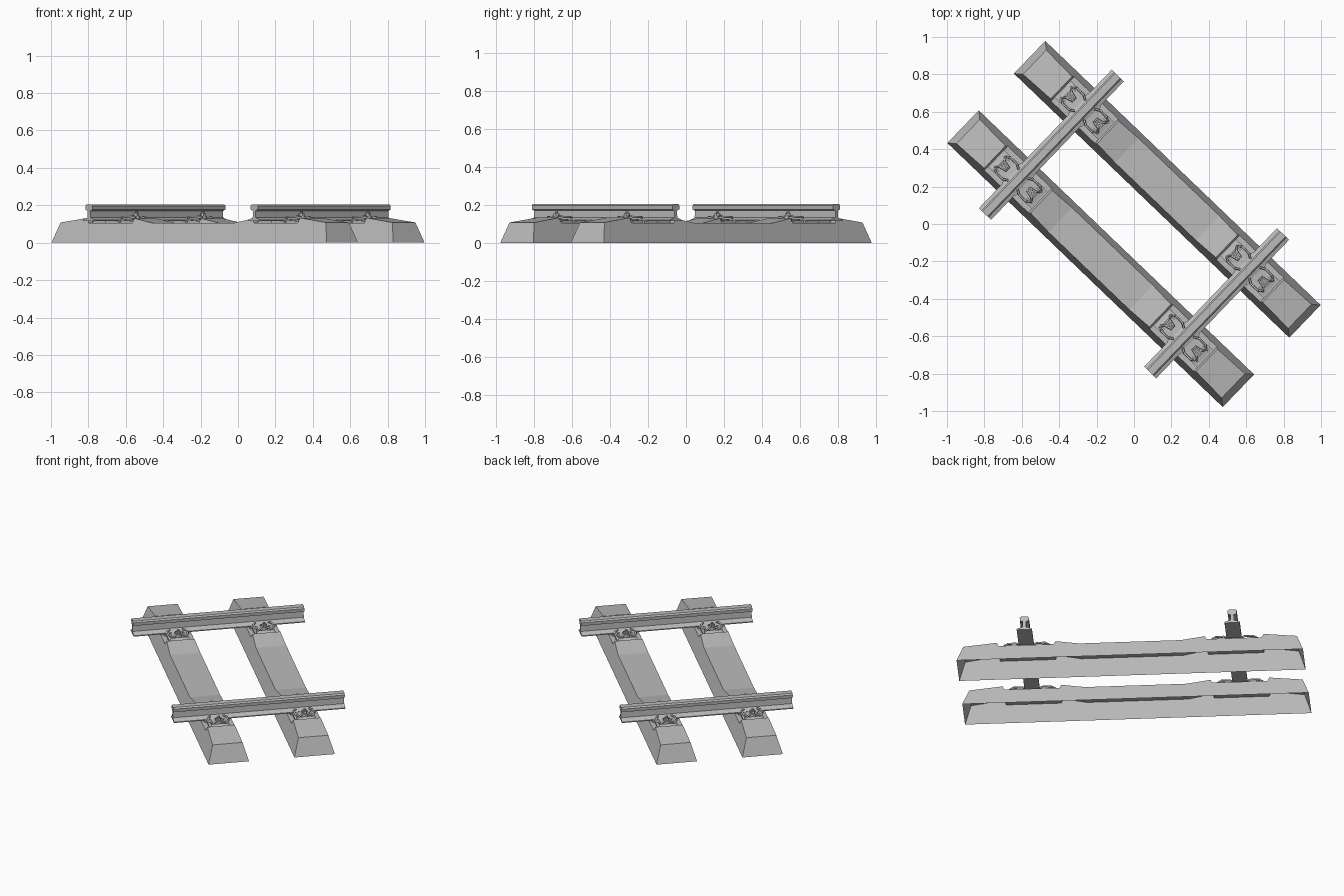
import bpy, bmesh, math
from mathutils import Matrix, Vector

if "Cube" in bpy.data.objects:
    bpy.data.objects.remove(bpy.data.objects["Cube"], do_unlink=True)

# One flat grey for concrete and steel
GREY = (0.5, 0.5, 0.5, 1.0)
grey = bpy.data.materials.new("plain_grey")
grey.use_nodes = True
grey.diffuse_color = GREY
bsdf = grey.node_tree.nodes["Principled BSDF"]
bsdf.inputs["Base Color"].default_value = GREY

# Track frame: local x runs along the sleepers, local y along the rails
TRACK = Matrix.Rotation(math.radians(-43.8), 4, 'Z')
SLEEPER_Y = 0.257
RAIL_X = 0.612
SEAT_Z = 0.106


def add_object(name, data, local=Matrix.Identity(4)):
    obj = bpy.data.objects.new(name, data)
    data.materials.append(grey)
    bpy.context.collection.objects.link(obj)
    obj.matrix_world = TRACK @ local
    return obj


def mesh_from(bm, name):
    bmesh.ops.recalc_face_normals(bm, faces=bm.faces)
    mesh = bpy.data.meshes.new(name)
    bm.to_mesh(mesh)
    bm.free()
    return mesh


def box(bm, x0, x1, y0, y1, z0, z1, z1_far=None):
    """Box whose top may slope from z1 at x0 to z1_far at x1."""
    zf = z1 if z1_far is None else z1_far
    prism(bm, [(x0, z0), (x1, z0), (x1, zf), (x0, z1)], y0, y1)


def prism(bm, profile, y0, y1):
    a = [bm.verts.new((x, y0, z)) for x, z in profile]
    b = [bm.verts.new((x, y1, z)) for x, z in profile]
    n = len(profile)
    for i in range(n):
        j = (i + 1) % n
        bm.faces.new((a[i], a[j], b[j], b[i]))
    bm.faces.new(a)
    bm.faces.new(b[::-1])


def cylinder(bm, x, r, z0, z1, sides):
    bmesh.ops.create_cone(bm, cap_ends=True, segments=sides, radius1=r, radius2=r,
                          depth=z1 - z0, matrix=Matrix.Translation((x, 0, (z0 + z1) / 2)))


# Sleeper: tapered shell, open underneath, with raised shoulders and rail seats
def sleeper_mesh():
    half = [(0.30, 0.105), (0.44, 0.13), (0.45, SEAT_Z), (0.775, SEAT_Z),
            (0.785, 0.133), (0.982, 0.108)]
    top = [(-x, z) for x, z in half[::-1]] + half
    bm = bmesh.new()
    sides = []
    for s in (-1, 1):
        upper = [bm.verts.new((x, s * (0.121 - 0.29 * z), z)) for x, z in top]
        lower = [bm.verts.new((x, s * 0.121, 0)) for x in (-1.02, 1.02)]
        bm.faces.new([lower[0], lower[1]] + upper[::-1])
        sides.append((upper, lower))
    (ua, la), (ub, lb) = sides
    for i in range(len(top) - 1):
        bm.faces.new((ua[i], ua[i + 1], ub[i + 1], ub[i]))
    bm.faces.new((la[0], ua[0], ub[0], lb[0]))
    bm.faces.new((la[1], lb[1], ub[-1], ua[-1]))
    return mesh_from(bm, "sleeper")


# Rail: foot, web and chamfered head
def rail_mesh():
    half = [(0.045, 0.116), (0.045, 0.122), (0.011, 0.134), (0.009, 0.170),
            (0.026, 0.177), (0.027, 0.197), (0.019, 0.205)]
    bm = bmesh.new()
    prism(bm, half + [(-x, z) for x, z in half[::-1]], -0.513, 0.513)
    return mesh_from(bm, "rail")


# Fastening: guide plate, shoulder ridge, washer, nut and bolt, local x away from rail
def fastening_mesh():
    bm = bmesh.new()
    box(bm, 0.047, 0.160, -0.062, 0.062, SEAT_Z - 0.002, 0.122, 0.114)
    box(bm, 0.128, 0.152, -0.052, 0.052, 0.11, 0.126, 0.120)
    for s in (-1, 1):
        box(bm, 0.060, 0.125, s * 0.040 - 0.005, s * 0.040 + 0.005, 0.112, 0.126)
    cylinder(bm, 0.105, 0.021, 0.115, 0.143, 12)
    cylinder(bm, 0.105, 0.016, 0.143, 0.156, 6)
    cylinder(bm, 0.105, 0.008, 0.156, 0.166, 8)
    return mesh_from(bm, "fastening")


# Spring clip: bent bar pressing on the rail foot
def clip_curve():
    half = [(0.080, 0.012, 0.140), (0.118, 0.020, 0.138), (0.135, 0.038, 0.132),
            (0.110, 0.056, 0.138), (0.062, 0.056, 0.138), (0.034, 0.040, 0.134)]
    pts = [(x, -y, z) for x, y, z in half[::-1]] + half
    curve = bpy.data.curves.new("spring_clip", 'CURVE')
    curve.dimensions = '3D'
    curve.bevel_depth = 0.006
    curve.bevel_resolution = 1
    curve.use_fill_caps = True
    spline = curve.splines.new('POLY')
    spline.points.add(len(pts) - 1)
    for p, co in zip(spline.points, pts):
        p.co = (*co, 1)
    return curve


def pad_mesh():
    bm = bmesh.new()
    box(bm, -0.05, 0.05, -0.075, 0.075, SEAT_Z - 0.002, 0.117)
    return mesh_from(bm, "rail_pad")


sleeper, rail, pad = sleeper_mesh(), rail_mesh(), pad_mesh()
fastening, clip = fastening_mesh(), clip_curve()

for rx, rn in ((-RAIL_X, "back"), (RAIL_X, "front")):
    add_object(f"{rn}_rail", rail.copy(), Matrix.Translation((rx, 0, 0)))

for sy, sn in ((-SLEEPER_Y, "right"), (SLEEPER_Y, "left")):
    add_object(f"{sn}_sleeper", sleeper.copy(), Matrix.Translation((0, sy, 0)))
    for rx, rn in ((-RAIL_X, "back"), (RAIL_X, "front")):
        seat = Matrix.Translation((rx, sy, 0))
        add_object(f"{sn}_{rn}_rail_pad", pad.copy(), seat)
        for turn, side in ((0, "a"), (math.pi, "b")):
            place = seat @ Matrix.Rotation(turn, 4, 'Z')
            add_object(f"{sn}_{rn}_fastening_{side}", fastening.copy(), place)
            add_object(f"{sn}_{rn}_spring_clip_{side}", clip.copy(), place)
